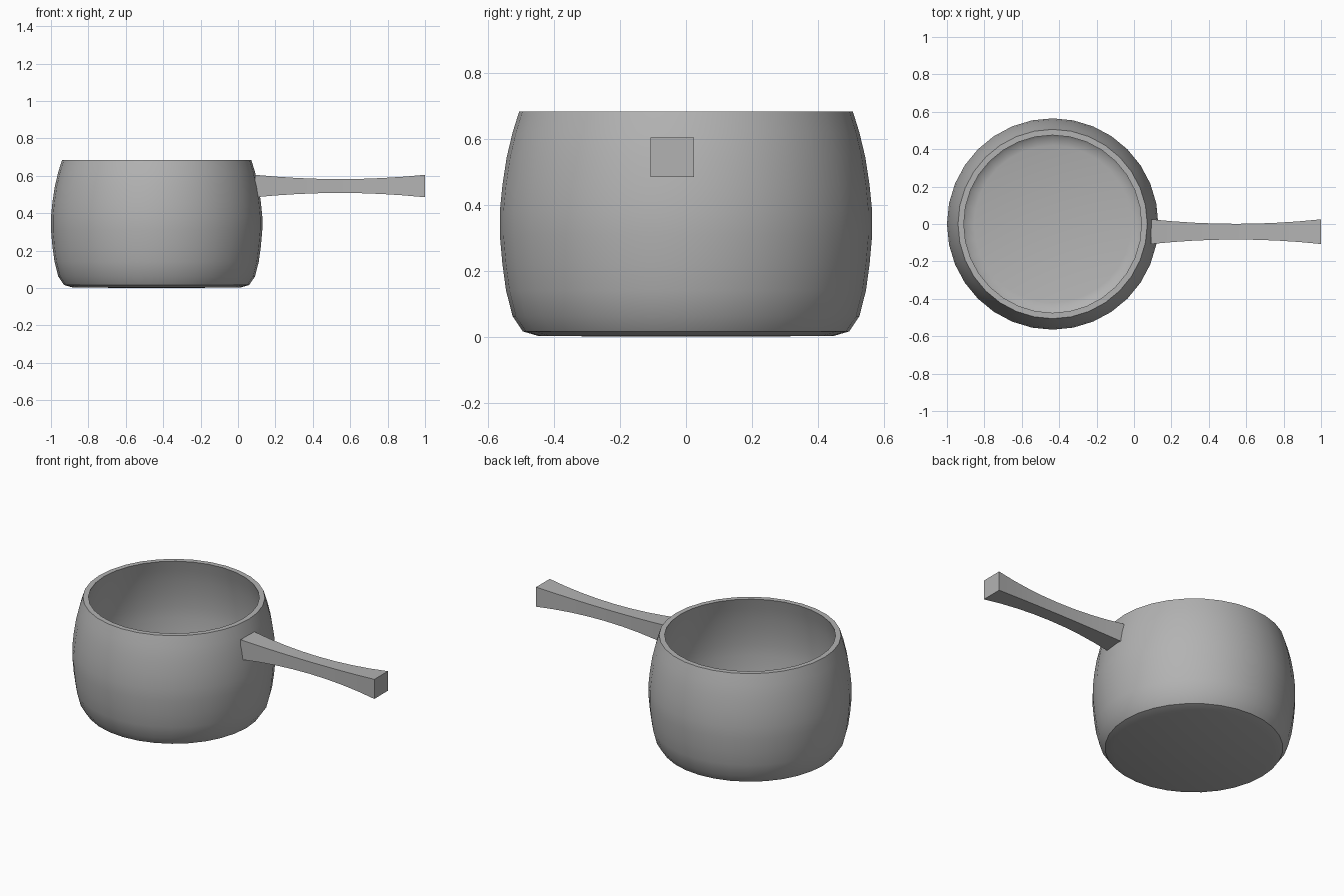
import bpy, bmesh, math

if "Cube" in bpy.data.objects:
    bpy.data.objects.remove(bpy.data.objects["Cube"])

SIDES = 32
POT_X = -0.435

# Dark grey metal
metal = bpy.data.materials.new("dark_grey")
metal.diffuse_color = (0.45, 0.45, 0.45, 1)
metal.use_nodes = True
metal.node_tree.nodes["Principled BSDF"].inputs["Base Color"].default_value = metal.diffuse_color


def make_object(name, bm, angle):
    bmesh.ops.recalc_face_normals(bm, faces=bm.faces)
    mesh = bpy.data.meshes.new(name)
    bm.to_mesh(mesh)
    bm.free()
    mesh.materials.append(metal)
    ob = bpy.data.objects.new(name, mesh)
    bpy.context.collection.objects.link(ob)
    bpy.ops.object.select_all(action='DESELECT')
    ob.select_set(True)
    bpy.context.view_layer.objects.active = ob
    bpy.ops.object.shade_smooth_by_angle(angle=math.radians(angle))
    return ob


def bridge(bm, a, b):
    n = len(a)
    for i in range(n):
        j = (i + 1) % n
        bm.faces.new((a[i], a[j], b[j], b[i]))


# Pot body: one closed profile (radius, height), outside then inside
outer = [(0.447, 0.002), (0.495, 0.016), (0.526, 0.062), (0.546, 0.14), (0.557, 0.22),
         (0.565, 0.31), (0.565, 0.38), (0.557, 0.46), (0.544, 0.545), (0.526, 0.62), (0.506, 0.684)]
inner = [(0.475, 0.684), (0.494, 0.62), (0.512, 0.545), (0.525, 0.46), (0.533, 0.38),
         (0.533, 0.31), (0.525, 0.22), (0.514, 0.14), (0.496, 0.075), (0.465, 0.045), (0.42, 0.034)]
bm = bmesh.new()
rings = []
for r, z in outer + inner:
    rings.append([bm.verts.new((POT_X + r * math.cos(2 * math.pi * i / SIDES),
                                r * math.sin(2 * math.pi * i / SIDES), z))
                  for i in range(SIDES)])
for a, b in zip(rings, rings[1:]):
    bridge(bm, a, b)
# Underside and inside floor
for ring, z in ((rings[0], 0.0), (rings[-1], 0.03)):
    centre = bm.verts.new((POT_X, 0, z))
    for i in range(SIDES):
        bm.faces.new((ring[i], ring[(i + 1) % SIDES], centre))
make_object("pot_body", bm, 34)

# Handle: square bar with a gentle waist, flared at both ends
bm = bmesh.new()
STEPS = 8
x0, x1 = 0.092, 1.0
cy, cz = -0.041, 0.545
loops = []
for s in range(STEPS + 1):
    t = 2 * s / STEPS - 1
    hy = 0.042 + 0.024 * t * t
    hz = 0.037 + 0.023 * t * t
    x = x0 + (x1 - x0) * s / STEPS
    loops.append([bm.verts.new((x, cy + a * hy, cz + b * hz))
                  for a, b in ((-1, -1), (1, -1), (1, 1), (-1, 1))])
for a, b in zip(loops, loops[1:]):
    bridge(bm, a, b)
bm.faces.new(loops[0])
bm.faces.new(loops[-1])
make_object("handle", bm, 30)
